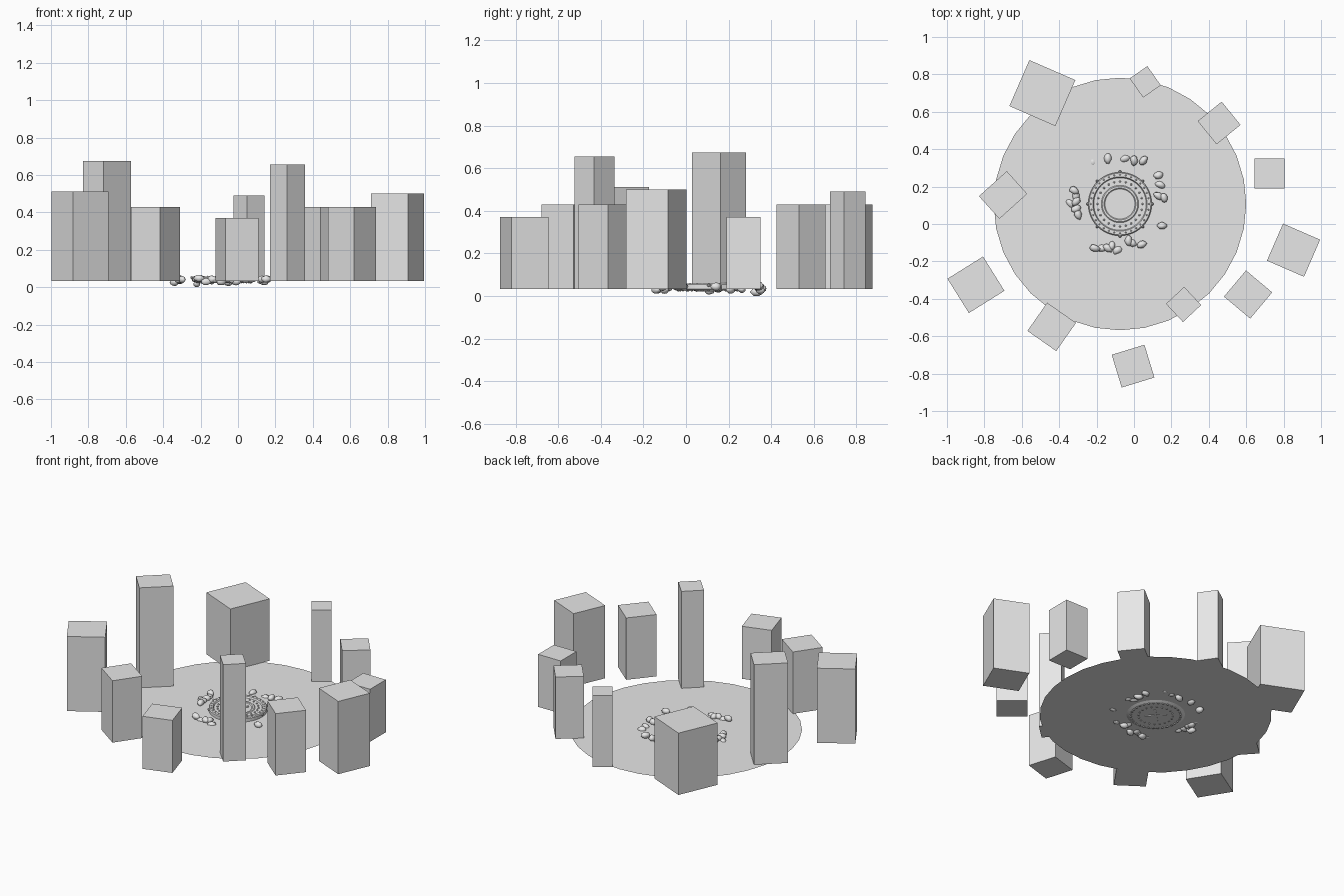
import bpy, bmesh, math, random
from mathutils import Matrix, Vector

random.seed(7)
cube = bpy.data.objects.get("Cube")
if cube:
    bpy.data.objects.remove(cube, do_unlink=True)

GROUND = 0.033
CENTRE = Vector((-0.075, 0.107, GROUND))

stone = bpy.data.materials.new("stone grey")
stone.use_nodes = True
stone.diffuse_color = (0.8, 0.8, 0.8, 1)
stone.node_tree.nodes["Principled BSDF"].inputs["Base Color"].default_value = (0.8, 0.8, 0.8, 1)


def finish(name, bm, smooth=False):
    mesh = bpy.data.meshes.new(name)
    bm.to_mesh(mesh)
    bm.free()
    mesh.materials.append(stone)
    mesh.polygons.foreach_set("use_smooth", [smooth] * len(mesh.polygons))
    obj = bpy.data.objects.new(name, mesh)
    bpy.context.collection.objects.link(obj)
    return obj


def ring_of(bm, count, radius, size, height):
    """Small flattened beads spaced evenly around the medallion."""
    for i in range(count):
        turn = Matrix.Rotation(math.tau * i / count, 4, "Z")
        place = Matrix.Translation((radius, 0, height))
        bmesh.ops.create_icosphere(bm, subdivisions=1, radius=size, matrix=turn @ place)


def lathe(bm, profile, steps):
    """Spin a radius/height profile around the z axis."""
    verts = [bm.verts.new((r, 0, z)) for r, z in profile]
    edges = [bm.edges.new(pair) for pair in zip(verts, verts[1:])]
    bmesh.ops.spin(bm, geom=verts + edges, cent=(0, 0, 0), axis=(0, 0, 1),
                   angle=math.tau, steps=steps, use_duplicate=False)
    bmesh.ops.remove_doubles(bm, verts=bm.verts, dist=0.0001)
    bmesh.ops.recalc_face_normals(bm, faces=bm.faces)


# Thin round floor
bm = bmesh.new()
bmesh.ops.create_circle(bm, cap_ends=True, segments=32, radius=0.675)
finish("floor", bm).location = CENTRE

# Standing blocks: x, y, width, depth, turn in degrees, top
blocks = [
    (-0.49, 0.70, 0.268, 0.268, -23.5, 0.43),
    (0.06, 0.76, 0.115, 0.125, 35, 0.49),
    (0.455, 0.54, 0.165, 0.16, 39, 0.43),
    (0.725, 0.27, 0.16, 0.16, 0, 0.37),
    (0.853, -0.14, 0.216, 0.216, -23.5, 0.5),
    (0.61, -0.377, 0.183, 0.183, -40, 0.43),
    (0.265, -0.43, 0.133, 0.133, 43, 0.655),
    (-0.005, -0.76, 0.183, 0.183, 17, 0.37),
    (-0.44, -0.55, 0.188, 0.184, -35, 0.43),
    (-0.845, -0.325, 0.224, 0.216, 32, 0.512),
    (-0.70, 0.155, 0.2, 0.163, 42, 0.675),
]
for i, (x, y, width, depth, turn, top) in enumerate(blocks):
    bm = bmesh.new()
    bmesh.ops.create_cube(bm, size=1)
    bmesh.ops.scale(bm, verts=bm.verts, vec=(width, depth, top - GROUND))
    block = finish(f"standing_block_{i + 1}", bm)
    block.location = (x, y, (top + GROUND) / 2)
    block.rotation_euler.z = math.radians(turn)

# Carved medallion with a raised rim and a low underside
bm = bmesh.new()
lathe(bm, [(0, -0.007), (0.155, -0.007), (0.17, 0), (0.17, 0.02), (0.165, 0.025),
           (0.145, 0.025), (0.14, 0.016), (0.1, 0.016), (0.095, 0.02),
           (0.085, 0.02), (0.08, 0.016), (0, 0.016)], 48)
finish("medallion", bm).location = CENTRE

# Beads and studs on the medallion, above and below
bm = bmesh.new()
ring_of(bm, 32, 0.155, 0.005, 0.024)
ring_of(bm, 24, 0.12, 0.006, 0.017)
ring_of(bm, 8, 0.172, 0.009, 0.018)
ring_of(bm, 32, 0.145, 0.007, -0.006)
ring_of(bm, 20, 0.1, 0.006, -0.006)
finish("medallion_beads", bm).location = CENTRE

# Crossed carving in the middle of the medallion
bm = bmesh.new()
for turn in (45, 135):
    for height in (0.016, -0.007):
        bmesh.ops.create_cube(bm, size=1, matrix=Matrix.Translation((0, 0, height))
                              @ Matrix.Rotation(math.radians(turn), 4, "Z")
                              @ Matrix.Diagonal((0.13, 0.014, 0.008, 1)))
finish("medallion_cross", bm).location = CENTRE

# Loose rocks around the medallion
rocks = [
    (-0.22, 0.33), (-0.14, 0.35), (-0.05, 0.35), (0, 0.34), (0.05, 0.34),
    (0.13, 0.26), (0.14, 0.21), (0.13, 0.15), (0.16, 0.14), (0.15, -0.01),
    (0.04, -0.11), (-0.01, -0.1), (-0.03, -0.09), (-0.09, -0.14), (-0.12, -0.12),
    (-0.14, -0.13), (-0.17, -0.13), (-0.21, -0.13), (-0.3, 0.05), (-0.31, 0.08),
    (-0.34, 0.11), (-0.31, 0.12), (-0.32, 0.18), (-0.31, 0.15),
]
for i, (x, y) in enumerate(rocks):
    bm = bmesh.new()
    bmesh.ops.create_icosphere(bm, subdivisions=2, radius=0.023)
    for v in bm.verts:
        v.co *= random.uniform(0.88, 1.1)
        v.co.x *= 1.2 - 6 * v.co.y
    bmesh.ops.scale(bm, verts=bm.verts, vec=(1, 0.85, 0.85))
    bmesh.ops.rotate(bm, verts=bm.verts, matrix=Matrix.Rotation(random.uniform(0, 6), 3, "Z"))
    low = min(v.co.z for v in bm.verts)
    rock = finish(f"rock_{i + 1}", bm, smooth=True)
    rock.location = (x, y, random.uniform(0.005, 0.03) - low if i else -low)
